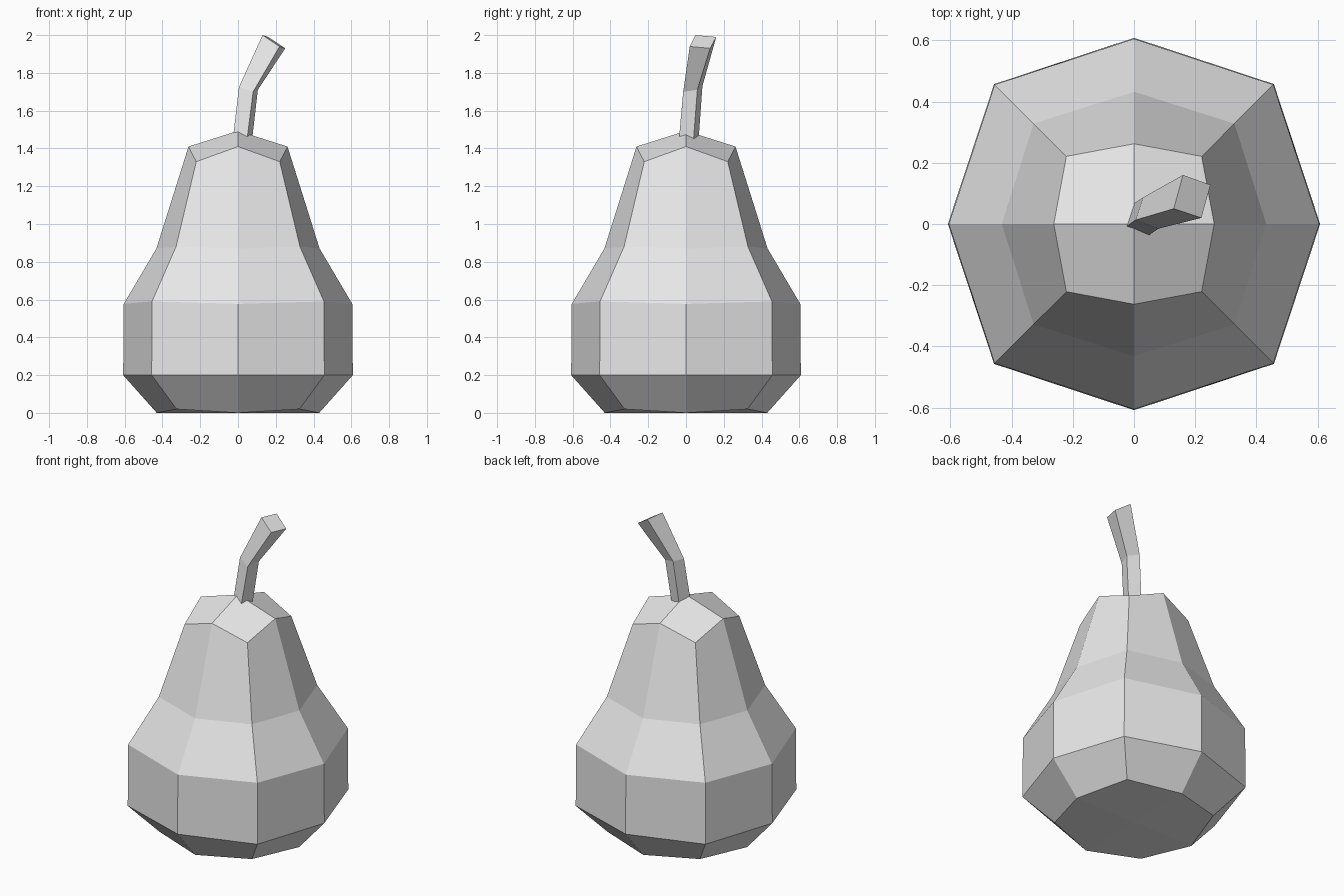
import bpy
import bmesh

cube = bpy.data.objects.get("Cube")
if cube:
    bpy.data.objects.remove(cube, do_unlink=True)

grey = bpy.data.materials.new("light grey")
grey.use_nodes = True
grey.diffuse_color = (0.8, 0.8, 0.8, 1)
grey.node_tree.nodes["Principled BSDF"].inputs["Base Color"].default_value = (0.8, 0.8, 0.8, 1)


def finish(bm, name):
    """Turn a bmesh into a flat-shaded object."""
    bmesh.ops.recalc_face_normals(bm, faces=bm.faces)
    mesh = bpy.data.meshes.new(name)
    bm.to_mesh(mesh)
    bm.free()
    mesh.materials.append(grey)
    obj = bpy.data.objects.new(name, mesh)
    bpy.context.collection.objects.link(obj)
    return obj


def bridge(bm, rings):
    """Join neighbouring rings of vertices with quads."""
    for low, high in zip(rings, rings[1:]):
        n = len(low)
        for i in range(n):
            j = (i + 1) % n
            bm.faces.new((low[i], low[j], high[j], high[i]))


def quad_cap(bm, ring, z):
    """Close an eight-sided ring with four quads around a centre point."""
    centre = bm.verts.new((0, 0, z))
    for i in range(0, 8, 2):
        bm.faces.new((centre, ring[i], ring[i + 1], ring[(i + 2) % 8]))


# Fruit body: each ring has points on the axes (radius, z)
# and on the diagonals (x and y offset, z)
PROFILE = [
    (0.43, 0.0, 0.325, 0.02),
    (0.608, 0.2, 0.457, 0.2),
    (0.605, 0.577, 0.455, 0.59),
    (0.432, 0.87, 0.328, 0.88),
    (0.262, 1.41, 0.221, 1.33),
]
AXES = [(1, 0), (0, 1), (-1, 0), (0, -1)]
DIAGONALS = [(1, 1), (-1, 1), (-1, -1), (1, -1)]

bm = bmesh.new()
rings = []
for r, z, d, dz in PROFILE:
    ring = []
    for (ax, ay), (dx, dy) in zip(AXES, DIAGONALS):
        ring.append(bm.verts.new((ax * r, ay * r, z)))
        ring.append(bm.verts.new((dx * d, dy * d, dz)))
    rings.append(ring)
bridge(bm, rings)
quad_cap(bm, rings[0], 0.0)
quad_cap(bm, rings[-1], 1.493)
finish(bm, "fruit_body")

# Stem: a bent four-sided rod leaning to one side
STEM = [
    [(-0.027, -0.01, 1.45), (0.048, -0.037, 1.45), (0.075, 0.04, 1.45), (0.0, 0.067, 1.45)],
    [(0.005, 0.013, 1.725), (0.08, -0.015, 1.7), (0.105, 0.06, 1.71), (0.03, 0.087, 1.73)],
    [(0.13, 0.05, 2.0), (0.22, 0.02, 1.94), (0.25, 0.128, 1.93), (0.16, 0.16, 1.99)],
]
bm = bmesh.new()
rings = [[bm.verts.new(p) for p in ring] for ring in STEM]
bridge(bm, rings)
bm.faces.new(rings[0])
bm.faces.new(rings[-1])
finish(bm, "stem")
